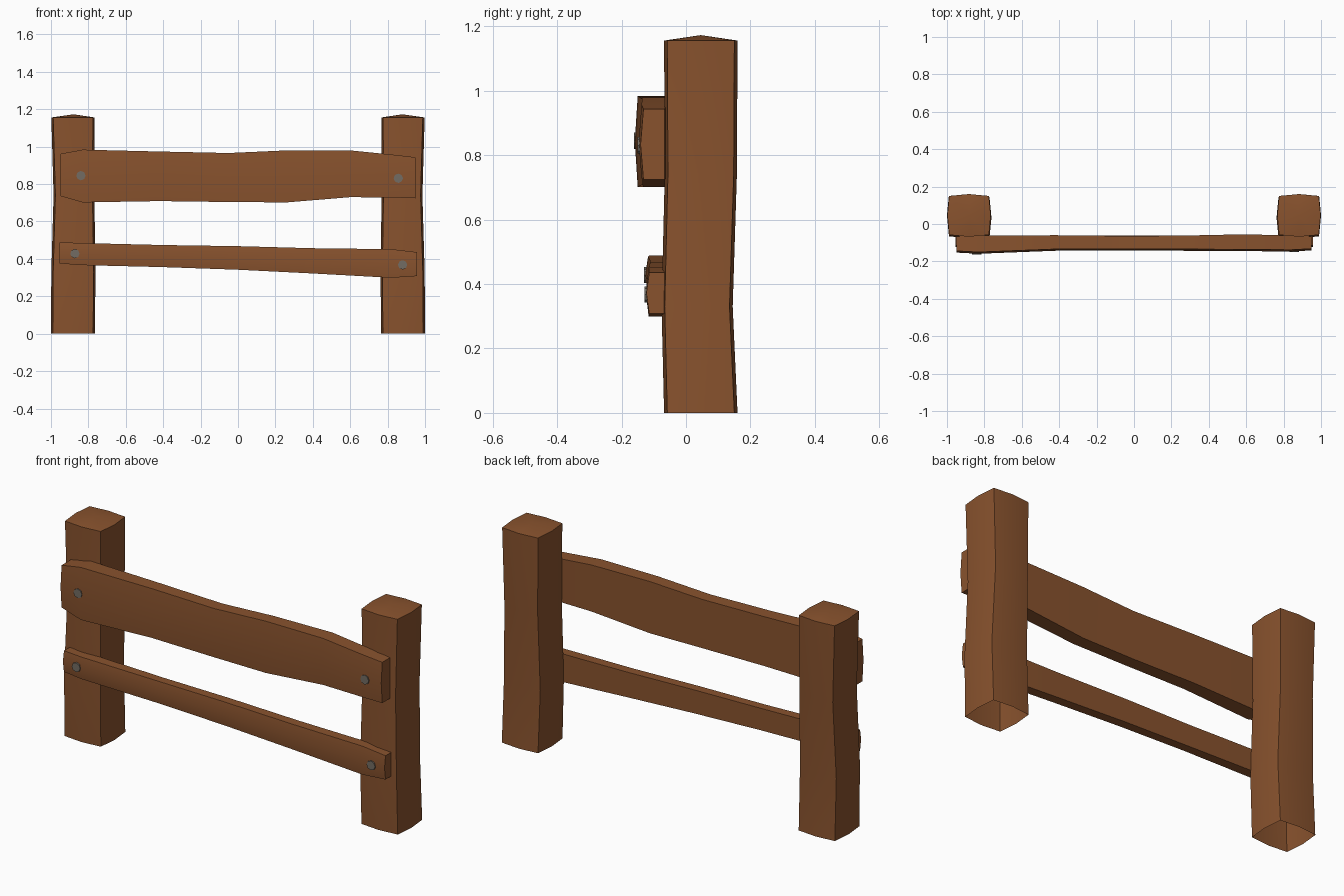
import bpy, bmesh, math

if "Cube" in bpy.data.objects:
    bpy.data.objects.remove(bpy.data.objects["Cube"])


def material(name, rgb):
    m = bpy.data.materials.new(name)
    m.diffuse_color = (*rgb, 1)
    m.use_nodes = True
    m.node_tree.nodes["Principled BSDF"].inputs["Base Color"].default_value = m.diffuse_color
    return m


wood = material("brown_wood", (0.25, 0.086, 0.027))
iron = material("grey_iron", (0.17, 0.15, 0.125))


def loft(name, rings, cap_start=True, peak=None):
    """Skin rings of points; end with a flat cap, or a fan to a peak."""
    bm = bmesh.new()
    loops = [[bm.verts.new(p) for p in r] for r in rings]
    n = len(loops[0])
    for a, b in zip(loops, loops[1:]):
        for i in range(n):
            j = (i + 1) % n
            bm.faces.new((a[i], a[j], b[j], b[i]))
    if cap_start:
        bm.faces.new(loops[0])
    if peak:
        tip = bm.verts.new(peak)
        for i in range(n):
            bm.faces.new((loops[-1][i], loops[-1][(i + 1) % n], tip))
    else:
        bm.faces.new(loops[-1])
    bmesh.ops.recalc_face_normals(bm, faces=bm.faces[:])
    me = bpy.data.meshes.new(name)
    bm.to_mesh(me)
    bm.free()
    ob = bpy.data.objects.new(name, me)
    bpy.context.collection.objects.link(ob)
    me.materials.append(wood)
    bpy.ops.object.select_all(action='DESELECT')
    ob.select_set(True)
    bpy.context.view_layer.objects.active = ob
    bpy.ops.object.shade_smooth_by_angle(angle=math.radians(30))
    return ob


# Posts: slightly bulged square section, open at the ground, domed top
# rows: z, x inner, x outer, y front, y back (at the corners)
POST = [(0, 0.775, 0.99, -0.058, 0.15),
        (0.33, 0.772, 0.988, -0.066, 0.135),
        (0.74, 0.778, 0.976, -0.056, 0.148),
        (1.156, 0.776, 0.988, -0.058, 0.15)]
for side, s in (("left", -1), ("right", 1)):
    rings = []
    for z, x0, x1, y0, y1 in POST:
        xm, ym, b = (x0 + x1) / 2, (y0 + y1) / 2, 0.01
        pts = [(x0, y0), (xm, y0 - b), (x1, y0), (x1 + b, ym),
               (x1, y1), (xm, y1 + b), (x0, y1), (x0 - b, ym)]
        rings.append([(s * x, y, z) for x, y in pts])
    loft(side + "_post", rings, cap_start=False, peak=(s * 0.88, 0.046, 1.173))


# Rails: rows of x, z bottom, z top, y front, y back
def rail(name, rows):
    rings = []
    for x, z0, z1, yf, yb in rows:
        rings.append([(x, yb, z0), (x, yf + 0.004, z0), (x, yf - 0.005, (z0 + z1) / 2),
                      (x, yf + 0.004, z1), (x, yb, z1)])
    loft(name, rings)


rail("upper_rail", [(-0.948, 0.735, 0.962, -0.148, -0.066), (-0.83, 0.702, 0.984, -0.154, -0.062),
                    (-0.42, 0.709, 0.974, -0.138, -0.06), (-0.05, 0.704, 0.966, -0.138, -0.064),
                    (0.26, 0.702, 0.98, -0.138, -0.062), (0.6, 0.73, 0.98, -0.14, -0.055),
                    (0.84, 0.728, 0.956, -0.142, -0.062), (0.95, 0.724, 0.943, -0.136, -0.066)])
rail("lower_rail", [(-0.955, 0.376, 0.489, -0.118, -0.066), (-0.85, 0.367, 0.485, -0.122, -0.062),
                    (-0.4, 0.356, 0.474, -0.116, -0.064), (0, 0.342, 0.468, -0.116, -0.062),
                    (0.4, 0.322, 0.457, -0.117, -0.062), (0.82, 0.299, 0.452, -0.12, -0.062),
                    (0.957, 0.308, 0.436, -0.118, -0.066)])

# Bolt heads: thin plates on the rail fronts
BOLTS = [("upper_left", -0.84, 0.845, -0.158), ("upper_right", 0.857, 0.831, -0.146),
         ("lower_left", -0.872, 0.428, -0.127), ("lower_right", 0.88, 0.368, -0.125)]
for name, x, z, y in BOLTS:
    bpy.ops.mesh.primitive_cylinder_add(vertices=8, radius=0.025, depth=0.008,
                                        location=(x, y, z), rotation=(math.pi / 2, 0, 0))
    ob = bpy.context.object
    ob.name = name + "_bolt"
    ob.data.materials.append(iron)
